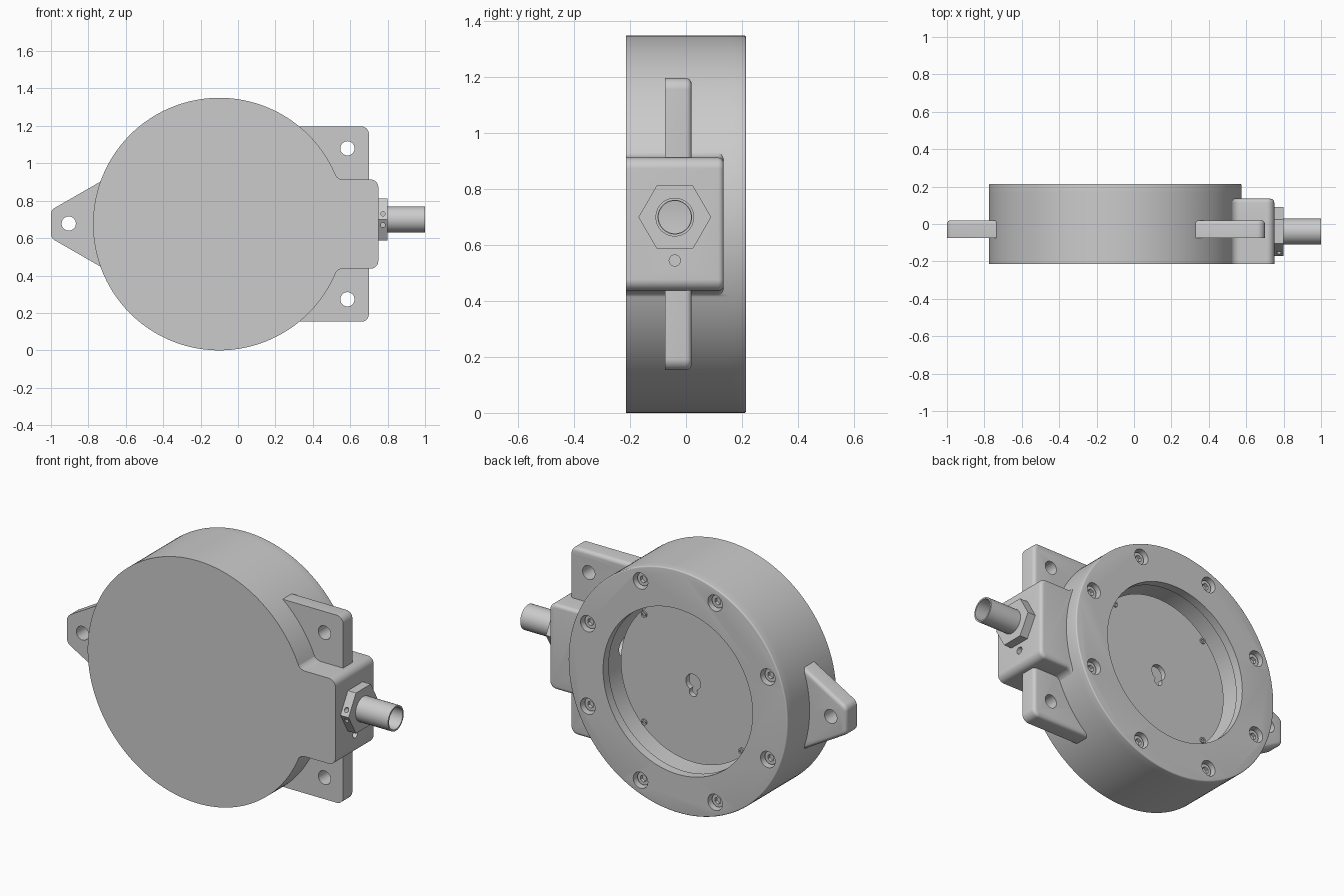
import bpy, bmesh
from math import pi, radians, cos, sin
from mathutils import Matrix, Vector

cube = bpy.data.objects.get("Cube")
if cube:
    bpy.data.objects.remove(cube)

grey = bpy.data.materials.new("plain_grey")
grey.use_nodes = True
colour = (0.6, 0.6, 0.6, 1)
grey.diffuse_color = colour
grey.node_tree.nodes["Principled BSDF"].inputs["Base Color"].default_value = colour

CX, CZ, R = -0.1, 0.675, 0.675      # drum axis and radius
BACK, FRONT, SEAM = 0.215, -0.215, 0.165
GLAND_Y, GLAND_Z = -0.04, 0.70


def finish(name, bm):
    bmesh.ops.recalc_face_normals(bm, faces=bm.faces)
    mesh = bpy.data.meshes.new(name)
    bm.to_mesh(mesh)
    bm.free()
    mesh.materials.append(grey)
    ob = bpy.data.objects.new(name, mesh)
    bpy.context.collection.objects.link(ob)
    return ob


def bevel_back(bm, y, size):
    edges = [e for e in bm.edges if all(abs(v.co.y - y) < 1e-4 for v in e.verts)]
    bmesh.ops.bevel(bm, geom=edges, offset=size, segments=4, profile=0.5, affect='EDGES')


def rod(name, r, a, b, sides=48, bevel=0):
    """Cylinder from point a to point b."""
    a, b = Vector(a), Vector(b)
    d = b - a
    axis = {'x': Matrix.Rotation(pi / 2, 4, 'Y'), 'y': Matrix.Rotation(pi / 2, 4, 'X')}
    turn = axis['x' if abs(d.x) > abs(d.y) else 'y']
    bm = bmesh.new()
    bmesh.ops.create_cone(bm, cap_ends=True, segments=sides, radius1=r, radius2=r,
                          depth=d.length, matrix=Matrix.Translation((a + b) / 2) @ turn)
    if bevel:
        bevel_back(bm, max(a.y, b.y), bevel)
    return finish(name, bm)


def disc(name, r, y0, y1, dx=0, dz=0, sides=48, bevel=0):
    """Cylinder along y, placed relative to the drum axis."""
    x, z = CX + dx, CZ + dz
    return rod(name, r, (x, y0, z), (x, y1, z), sides, bevel)


def prism(name, corners, y0, y1, bevel=0):
    """Extrude an (x, z, corner radius) outline along y."""
    pts = []
    for i, (x, z, r) in enumerate(corners):
        p = Vector((x, z))
        if not r:
            pts.append(p)
            continue
        u = (Vector(corners[i - 1][:2]) - p).normalized()
        v = (Vector(corners[(i + 1) % len(corners)][:2]) - p).normalized()
        half = u.angle(v) / 2
        t = r * cos(half) / sin(half)
        a, b = p + u * t, p + v * t
        c = p + (u + v).normalized() * (r / sin(half))
        for k in range(9):
            s = k / 8
            pts.append(c + (a.lerp(b, s) - c).normalized() * r)
    bm = bmesh.new()
    face = bm.faces.new([bm.verts.new((p.x, y0, p.y)) for p in pts])
    moved = bmesh.ops.extrude_face_region(bm, geom=[face])['geom']
    bmesh.ops.translate(bm, vec=(0, y1 - y0, 0),
                        verts=[g for g in moved if isinstance(g, bmesh.types.BMVert)])
    if bevel:
        bevel_back(bm, y1, bevel)
    return finish(name, bm)


def combine(target, tools, operation):
    for tool in tools:
        mod = target.modifiers.new("bool", 'BOOLEAN')
        mod.operation, mod.solver, mod.object = operation, 'EXACT', tool
        bpy.context.view_layer.objects.active = target
        bpy.ops.object.modifier_apply(modifier=mod.name)
        bpy.data.objects.remove(tool)


def mirrored(half):
    """Close a lower-to-upper outline by mirroring it about the drum's mid height."""
    return [(x, 2 * CZ - z, r) for x, z, r in half] + [(x, z, r) for x, z, r in reversed(half)]


# Housing: drum, cable box, two right ears and the left lug in one casting
housing = disc("housing", R, FRONT, SEAM, sides=160)
box = prism("box", mirrored([(0.3, 0.99, 0), (0.49, 0.99, 0), (0.535, 0.913, 0.05),
                             (0.75, 0.913, 0.04)]), FRONT, 0.135, 0.02)
ears = prism("ears", mirrored([(0.2, 1.197, 0), (0.70, 1.197, 0.04)]), -0.075, 0.02, 0.02)
lug = prism("lug", mirrored([(-0.6, 0.98, 0), (-1.0, 0.75, 0.04)]), -0.075, 0.02, 0.02)
combine(housing, [box, ears, lug], 'UNION')

# Cavity, mounting holes, cable bore and vent hole
cuts = [disc("cavity", 0.5, -0.17, 0.3, sides=96),
        rod("bore", 0.058, (0.3, GLAND_Y, GLAND_Z), (0.9, GLAND_Y, GLAND_Z)),
        rod("vent", 0.02, (0.7, GLAND_Y, 0.545), (0.8, GLAND_Y, 0.545))]
for x, z in ((0.585, 1.08), (0.585, 0.273), (-0.905, CZ + 0.003)):
    cuts.append(rod("mount", 0.038, (x, -0.15, z), (x, 0.1, z)))
combine(housing, cuts, 'DIFFERENCE')

# Back ring with counterbored screws
ring = disc("back_ring", R, SEAM, BACK, sides=160, bevel=0.007)
cuts = [disc("opening", 0.46, 0.1, 0.3, sides=96)]
for k in range(8):
    a = radians(22.5 + 45 * k)
    dx, dz = 0.6 * cos(a), 0.6 * sin(a)
    cuts.append(disc("counterbore", 0.045, 0.1, 0.3, dx, dz, 32))
    screw = disc("ring_screw", 0.036, SEAM - 0.01, 0.19, dx, dz, 32)
    combine(screw, [disc("socket", 0.02, 0.172, 0.3, dx, dz, 6)], 'DIFFERENCE')
combine(ring, cuts, 'DIFFERENCE')

# Recessed plate with a keyhole, held by four posts
plate = disc("inner_plate", 0.445, 0.05, 0.08, sides=96)
combine(plate, [disc("key_top", 0.045, 0, 0.2),
                disc("key_slot", 0.024, 0, 0.2, dz=-0.055)], 'DIFFERENCE')
for sx in (-1, 1):
    for sz in (-1, 1):
        disc("plate_post", 0.03, -0.18, 0.055, 0.3 * sx, 0.3 * sz, 24)
        head = disc("plate_screw", 0.017, 0.075, 0.088, 0.3 * sx, 0.3 * sz, 24)
        combine(head, [disc("socket", 0.009, 0.081, 0.2, 0.3 * sx, 0.3 * sz, 6)], 'DIFFERENCE')

# Hexagonal gland nut and hollow cable tube
nut = rod("gland_nut", 0.13, (0.745, GLAND_Y, GLAND_Z), (0.80, GLAND_Y, GLAND_Z), sides=6)
tube = rod("cable_tube", 0.069, (0.74, GLAND_Y, GLAND_Z), (1.0, GLAND_Y, GLAND_Z))
combine(nut, [rod("bore", 0.065, (0.6, GLAND_Y, GLAND_Z), (0.9, GLAND_Y, GLAND_Z))]
        + [rod("pin_hole", 0.012, (0.775, -0.3, z), (0.775, -0.125, z), 16)
           for z in (GLAND_Z - 0.03, GLAND_Z + 0.03)], 'DIFFERENCE')
combine(tube, [rod("bore", 0.06, (0.6, GLAND_Y, GLAND_Z), (1.1, GLAND_Y, GLAND_Z))], 'DIFFERENCE')

# Smooth curved walls, keep hard edges
bpy.ops.object.select_all(action='DESELECT')
for ob in bpy.context.scene.objects:
    if ob.type == 'MESH':
        ob.select_set(True)
        bpy.context.view_layer.objects.active = ob
bpy.ops.object.shade_smooth_by_angle(angle=radians(30))
